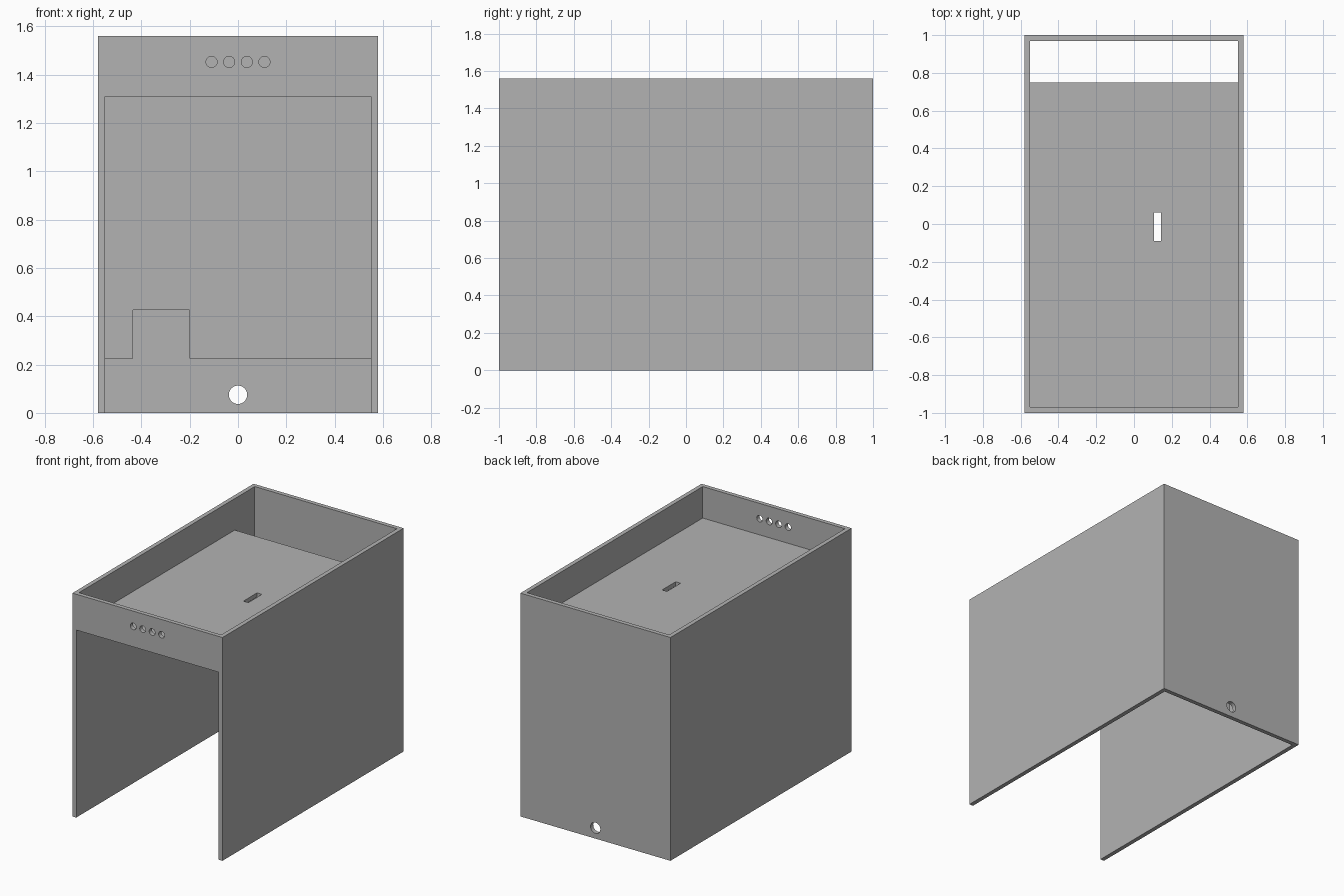
import bpy
import bmesh
import math
from mathutils import Matrix, Vector

if "Cube" in bpy.data.objects:
    bpy.data.objects.remove(bpy.data.objects["Cube"], do_unlink=True)

GREY = (0.45, 0.45, 0.45, 1.0)
mat = bpy.data.materials.new("plain grey")
mat.use_nodes = True
mat.diffuse_color = GREY
mat.node_tree.nodes["Principled BSDF"].inputs["Base Color"].default_value = GREY

# Overall dimensions
HALF_X, HALF_Y, HEIGHT, WALL = 0.58, 1.0, 1.56, 0.03
IN_X, IN_Y = HALF_X - WALL, HALF_Y - WALL
SHELF_Z, SHELF_BACK = 1.31, 0.75


def finish(name, bm):
    bmesh.ops.recalc_face_normals(bm, faces=bm.faces)
    mesh = bpy.data.meshes.new(name)
    bm.to_mesh(mesh)
    bm.free()
    mesh.materials.append(mat)
    obj = bpy.data.objects.new(name, mesh)
    bpy.context.collection.objects.link(obj)
    return obj


def box(name, low, high):
    low, high = Vector(low), Vector(high)
    bm = bmesh.new()
    place = Matrix.Translation((low + high) / 2) @ Matrix.Diagonal((*(high - low), 1))
    bmesh.ops.create_cube(bm, size=1, matrix=place)
    return finish(name, bm)


def drill(name, x, y, z, radius):
    """Cylinder cutter running front to back."""
    bm = bmesh.new()
    place = Matrix.Translation((x, y, z)) @ Matrix.Rotation(math.pi / 2, 4, "X")
    bmesh.ops.create_cone(bm, cap_ends=True, segments=32, radius1=radius,
                          radius2=radius, depth=0.2, matrix=place)
    return finish(name, bm)


def cut(obj, cutters):
    """Subtract the cutters, keep the result and drop the helpers."""
    for cutter in cutters:
        cutter.hide_render = True
        mod = obj.modifiers.new("cut", "BOOLEAN")
        mod.operation = "DIFFERENCE"
        mod.solver = "EXACT"
        mod.object = cutter
    bpy.context.view_layer.update()
    graph = bpy.context.evaluated_depsgraph_get()
    mesh = bpy.data.meshes.new_from_object(obj.evaluated_get(graph))
    obj.modifiers.clear()
    obj.data = mesh
    for cutter in cutters:
        bpy.data.objects.remove(cutter, do_unlink=True)


# Outer case: open above and below, with a tall front opening
case = box("outer_case", (-HALF_X, -HALF_Y, 0), (HALF_X, HALF_Y, HEIGHT))
cutters = [
    box("cavity_cutter", (-IN_X, -IN_Y, -1), (IN_X, IN_Y, 2)),
    box("opening_cutter", (-IN_X, -1.2, -1), (IN_X, -0.9, SHELF_Z)),
    drill("cable_hole_cutter", 0, HALF_Y, 0.075, 0.038),
]
# Row of four small holes in the front band
for i in range(4):
    cutters.append(drill("front_hole_cutter", (i - 1.5) * 0.073, -HALF_Y, 1.453, 0.023))
cut(case, cutters)

# Shelf with a narrow slot, stopping short of the back wall
shelf = box("shelf", (-IN_X, -IN_Y, SHELF_Z), (IN_X, SHELF_BACK, SHELF_Z + WALL))
cut(shelf, [box("slot_cutter", (0.105, -0.09, 1), (0.143, 0.06, 2))])

# Inner back panel hanging from the shelf, with a notch in its lower edge
outline = [(-IN_X, 0.225), (-0.435, 0.225), (-0.435, 0.425), (-0.2, 0.425),
           (-0.2, 0.225), (IN_X, 0.225), (IN_X, SHELF_Z), (-IN_X, SHELF_Z)]
bm = bmesh.new()
face = bm.faces.new([bm.verts.new((x, SHELF_BACK - WALL, z)) for x, z in outline])
result = bmesh.ops.extrude_face_region(bm, geom=[face])
moved = [v for v in result["geom"] if isinstance(v, bmesh.types.BMVert)]
bmesh.ops.translate(bm, verts=moved, vec=(0, WALL, 0))
finish("inner_panel", bm)
